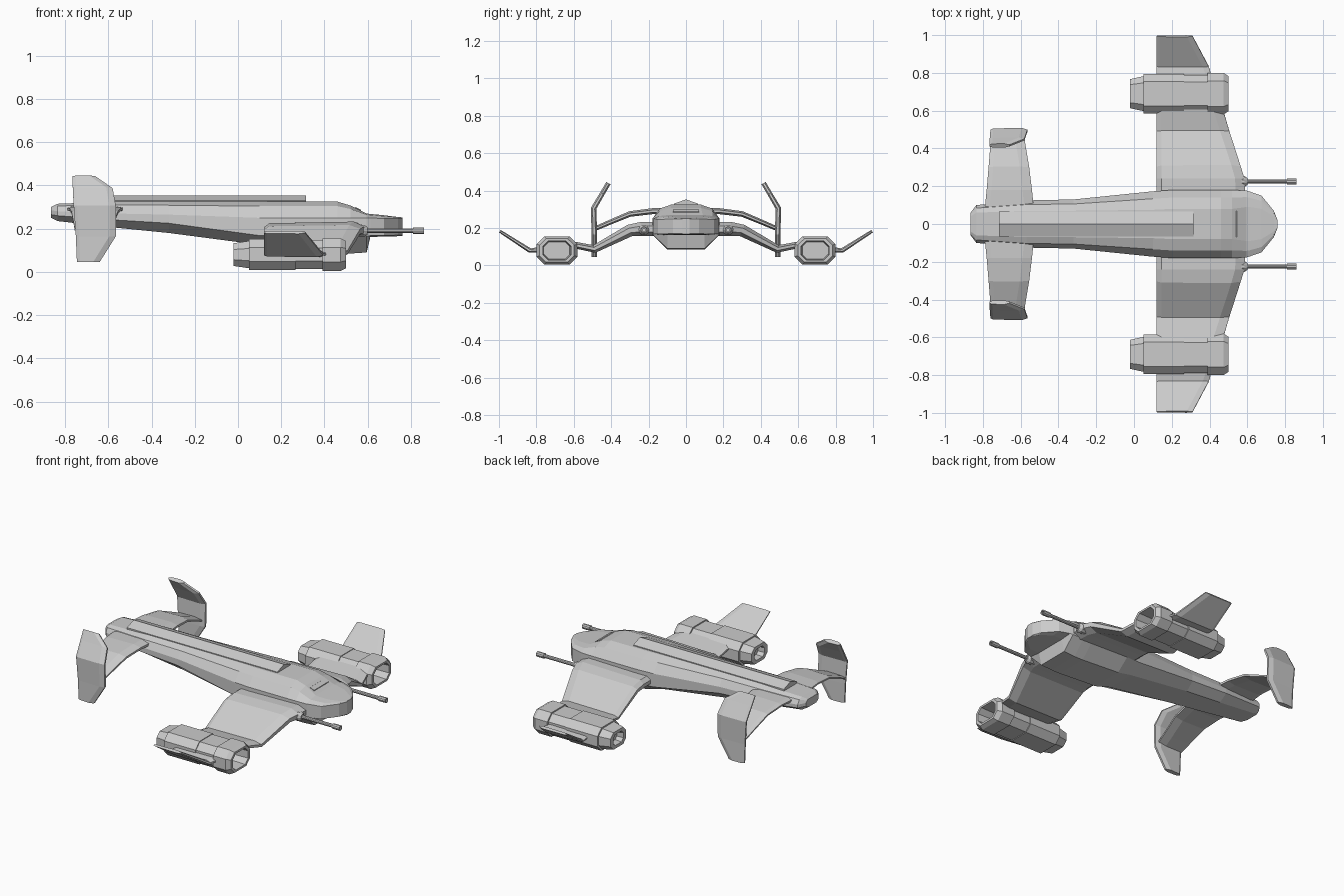
import bpy, bmesh, math
from mathutils import Vector

if "Cube" in bpy.data.objects:
    bpy.data.objects.remove(bpy.data.objects["Cube"], do_unlink=True)

# Single hull colour
hull_grey = bpy.data.materials.new("hull_grey")
hull_grey.use_nodes = True
hull_grey.diffuse_color = (0.6, 0.6, 0.6, 1)
hull_grey.node_tree.nodes["Principled BSDF"].inputs["Base Color"].default_value = (0.6, 0.6, 0.6, 1)


def loft(name, sections, mirrored=False):
    """Skin a row of equal closed sections, cap both ends, optionally mirror over y."""
    bm = bmesh.new()
    rings = [[bm.verts.new(p) for p in section] for section in sections]
    for ring, following in zip(rings, rings[1:]):
        count = len(ring)
        for i in range(count):
            j = (i + 1) % count
            bm.faces.new((ring[i], ring[j], following[j], following[i]))
    bm.faces.new(rings[0])
    bm.faces.new(rings[-1])
    bmesh.ops.recalc_face_normals(bm, faces=bm.faces)
    mesh = bpy.data.meshes.new(name)
    bm.to_mesh(mesh)
    bm.free()
    mesh.materials.append(hull_grey)
    obj = bpy.data.objects.new(name, mesh)
    bpy.context.scene.collection.objects.link(obj)
    if mirrored:
        mirror = obj.modifiers.new("mirror", 'MIRROR')
        mirror.use_axis = (False, True, False)
        mirror.use_mirror_merge = False
    return obj


def blade(name, stations, bevel=0.05):
    """Wing-like part; each station is y, z, trailing x, leading x, thickness."""
    mids = [Vector((0, s[0], s[1])) for s in stations]
    sections = []
    for i, (y, z, trailing, leading, thick) in enumerate(stations):
        before, after = mids[max(i - 1, 0)], mids[min(i + 1, len(mids) - 1)]
        along = (after - before).normalized()
        normal = Vector((0, -along.z, along.y)) * thick / 2
        outline = [(trailing, 0.3), (trailing + bevel / 2, 0.8), (leading - bevel, 1), (leading, 0.4)]
        outline += [(x, -t) for x, t in reversed(outline)]
        sections.append([mids[i] + normal * t + Vector((x, 0, 0)) for x, t in outline])
    return loft(name, sections, mirrored=True)


def tube(name, y, z, profile, half_y=1, half_z=1, sides=8, chamfer=None):
    """Part along x; profile is a row of x, scale."""
    if chamfer:
        a, b = chamfer
        unit = [(1, a), (b, 1), (-b, 1), (-1, a), (-1, -a), (-b, -1), (b, -1), (1, -a)]
    else:
        unit = [(math.cos(math.tau * i / sides), math.sin(math.tau * i / sides)) for i in range(sides)]
    return loft(name, [[(x, y + u * s * half_y, z + v * s * half_z) for u, v in unit]
                       for x, s in profile], mirrored=True)


# Fuselage: x, top half width, top z, side half width, side high z, side low z, bottom half width, bottom z
hull = [
    (-.865, .04, .30, .06, .285, .265, .04, .25),
    (-.835, .06, .315, .10, .28, .26, .06, .235),
    (-.57, .07, .325, .125, .27, .24, .07, .205),
    (-.32, .07, .325, .13, .265, .225, .08, .18),
    (.1, .075, .325, .173, .25, .168, .09, .125),
    (.2, .08, .325, .18, .25, .165, .1, .1),
    (.46, .08, .325, .18, .25, .165, .1, .085),
    (.52, .08, .307, .18, .25, .165, .1, .085),
    (.595, .09, .27, .177, .25, .165, .1, .09),
    (.612, .09, .268, .172, .25, .168, .1, .162),
    (.675, .08, .262, .15, .246, .168, .1, .163),
    (.74, .04, .254, .07, .248, .17, .05, .165),
    (.76, .015, .252, .02, .248, .17, .015, .167),
]
sections = []
for x, wt, zt, w, zh, zl, wb, zb in hull:
    # Shoulder point gives the rounded upper deck
    ws, zs = wt + (w - wt) * 0.6, zh + (zt - zh) * 0.72
    half = [(wt, zt), (ws, zs), (w, zh), (w, zl), (wb, zb)]
    outline = half + [(-y, z) for y, z in reversed(half)]
    sections.append([(x, y, z) for y, z in outline])
loft("fuselage", sections)

# Dorsal spine with a ridge roof
loft("dorsal_spine", [[(x, -.065, .31), (x, -.065, .33), (x, 0, .353), (x, .065, .33), (x, .065, .31)]
                      for x in (-.715, .315)])

# Slim visor plate lying on the sloped canopy
slope = Vector((.075, 0, -.037)).normalized()
up = Vector((-slope.z, 0, slope.x))
centre = Vector((.555, 0, .2897))
loft("canopy_visor", [[centre + slope * s + up * h + Vector((0, y, 0))
                       for s, h in ((-.018, -.004), (.018, -.004), (.014, .004), (-.014, .004))]
                      for y in (-.07, .07)])

# Main wings, drooping to the engines
blade("main_wing", [
    (.14, .195, .12, .59, .075),
    (.24, .195, .12, .585, .075),
    (.30, .187, .12, .565, .065),
    (.49, .088, .12, .505, .042),
    (.61, .112, .12, .47, .035),
])

# Upturned tips outside the engines
blade("wing_tip", [
    (.77, .085, .12, .415, .03),
    (.835, .08, .12, .395, .025),
    (.995, .183, .12, .31, .016),
], bevel=0.03)

# Arched tail planes
blade("tail_plane", [
    (.08, .29, -.79, -.53, .035),
    (.18, .29, -.78, -.54, .032),
    (.30, .275, -.77, -.555, .03),
    (.42, .225, -.76, -.575, .026),
    (.49, .195, -.755, -.585, .024),
])

# Tail fins with tops leaning inward
blade("tail_fin", [
    (.49, .045, -.745, -.64, .03),
    (.49, .165, -.75, -.565, .03),
    (.494, .305, -.76, -.565, .03),
    (.447, .385, -.764, -.58, .026),
    (.415, .44, -.766, -.66, .026),
], bevel=0.03)

# Eight-sided engines, hollow at both ends
tube("engine", .69, .08, [
    (.02, .38), (-.02, .45), (-.02, .7), (.05, .84), (.05, .95), (.265, .95), (.265, .9),
    (.39, .9), (.39, 1), (.475, 1), (.5, .84), (.5, .68), (.4, .62),
], half_y=.11, half_z=.075, chamfer=(.45, .62))

# Wing guns: mount, barrel and muzzle sleeve
tube("gun_mount", .225, .19, [(.5, .03), (.585, .028), (.6, .018)], sides=10)
tube("gun_barrel", .225, .19, [(.58, .011), (.81, .011), (.81, .016), (.86, .016), (.86, .009), (.84, .009)], sides=10)
